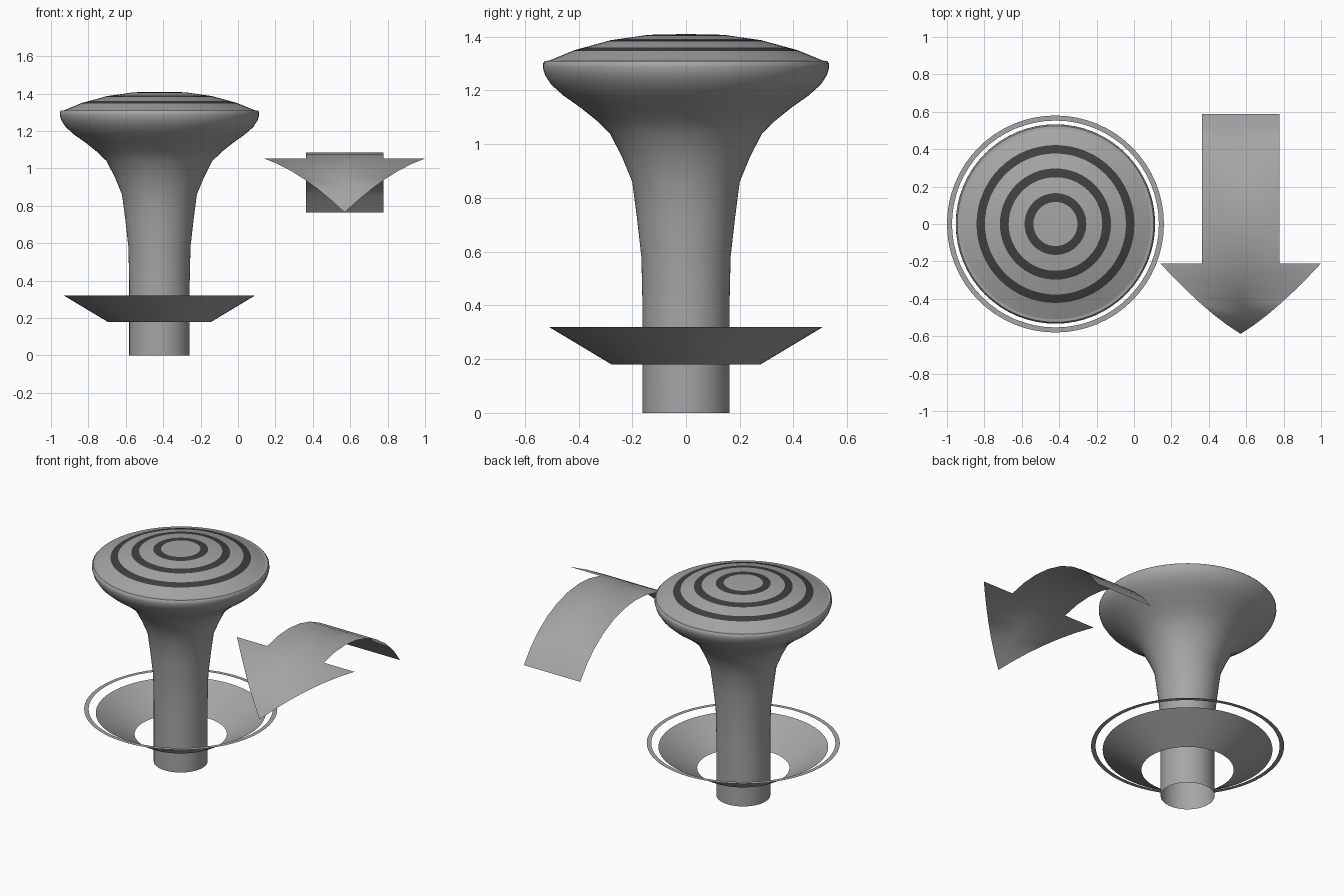
import bpy, bmesh, math

if "Cube" in bpy.data.objects:
    bpy.data.objects.remove(bpy.data.objects["Cube"])


def material(name, v):
    m = bpy.data.materials.new(name)
    m.diffuse_color = (v, v, v, 1)
    m.use_nodes = True
    m.node_tree.nodes["Principled BSDF"].inputs["Base Color"].default_value = m.diffuse_color
    return m


GREY = material("mid grey", 0.38)
DARK = material("dark grey", 0.05)
CX = -0.42        # axis of the stick
AX = 0.57         # centre line of the arrow


def finish(bm, name, angle=40):
    me = bpy.data.meshes.new(name)
    bm.to_mesh(me)
    bm.free()
    ob = bpy.data.objects.new(name, me)
    bpy.context.collection.objects.link(ob)
    me.materials.append(GREY)
    me.materials.append(DARK)
    bpy.context.view_layer.objects.active = ob
    ob.select_set(True)
    bpy.ops.object.shade_smooth_by_angle(angle=math.radians(angle))
    ob.select_set(False)
    return ob


def lathe(name, profile, dark=lambda r: False, n=64, angle=40):
    """Revolve (radius, height) points, bottom to top, around the stick axis."""
    bm = bmesh.new()
    rings = []
    for r, z in profile:
        if r == 0:
            rings.append([bm.verts.new((CX, 0, z))] * n)
        else:
            rings.append([bm.verts.new((CX + r * math.cos(2 * math.pi * i / n),
                                        r * math.sin(2 * math.pi * i / n), z))
                          for i in range(n)])
    for k, (a, b) in enumerate(zip(rings, rings[1:])):
        mid = (profile[k][0] + profile[k + 1][0]) / 2
        for i in range(n):
            j = (i + 1) % n
            quad = list(dict.fromkeys([a[i], a[j], b[j], b[i]]))
            bm.faces.new(quad).material_index = int(dark(mid))
    return finish(bm, name, angle)


# Flared stick with rounded rim, open at the bottom
lathe("stick", [(0.162, 0), (0.162, 0.4), (0.166, 0.58), (0.183, 0.73),
                (0.2, 0.86), (0.237, 0.95), (0.283, 1.04), (0.335, 1.09),
                (0.395, 1.138), (0.455, 1.18), (0.502, 1.222), (0.525, 1.258),
                (0.533, 1.285), (0.532, 1.302), (0.525, 1.31), (0.51, 1.311)])

# Domed cap with three dark grip rings
dome = [(0.51, 1.311), (0.415, 1.35), (0.28, 1.387), (0.14, 1.407), (0, 1.41)]
bands = [(0.377, 0.422), (0.25, 0.297), (0.118, 0.165)]


def dome_height(r):
    for (r0, z0), (r1, z1) in zip(dome, dome[1:]):
        if r1 <= r <= r0:
            return z0 + (z1 - z0) * (r0 - r) / (r0 - r1)


radii = sorted({p[0] for p in dome} | {r for b in bands for r in b}, reverse=True)
lathe("cap", [(r, dome_height(r)) for r in radii],
      dark=lambda r: any(lo < r < hi for lo, hi in bands))

# Open conical skirt and the flat ring hovering above it
lathe("skirt", [(0.277, 0.18), (0.51, 0.32)])
lathe("ring", [(0.58, 0.345), (0.553, 0.345)])

# Curved arrow: a flat arrow wrapped over an arc of radius R
R, TOP, END, NECK = 0.7, 1.085, math.radians(57.1), math.radians(17.5)
bm = bmesh.new()


def row(a, w):
    y, z = -R * math.sin(a), TOP - R + R * math.cos(a)
    return [bm.verts.new((AX + s * w, y, z)) for s in (-1, 0, 1)]


def strip(rows):
    for p, q in zip(rows, rows[1:]):
        for i in (0, 1):
            bm.faces.new(list(dict.fromkeys([p[i], q[i], q[i + 1], p[i + 1]])))


shaft = [row(-END + (END + NECK) * i / 8, 0.207) for i in range(9)]
strip(shaft)
neck = shaft[-1]
head = [row(NECK + (END - NECK) * i / 6, 0.43 * (1 - i / 6)) for i in range(1, 6)]
tip = bm.verts.new((AX, -R * math.sin(END), TOP - R + R * math.cos(END)))
strip(head + [[tip] * 3])
# Barbed base of the head, sharing the end of the shaft
barbs = [bm.verts.new((AX + s * 0.43, neck[1].co.y, neck[1].co.z)) for s in (-1, 1)]
first = head[0]
bm.faces.new([barbs[0], first[0], first[1], neck[1], neck[0]])
bm.faces.new([neck[2], neck[1], first[1], first[2], barbs[1]])
# Thin dark border round the outline
border = bmesh.ops.inset_region(bm, faces=bm.faces[:], thickness=0.009,
                                use_boundary=True, use_even_offset=True)
for f in border["faces"]:
    f.material_index = 1
finish(bm, "arrow")
